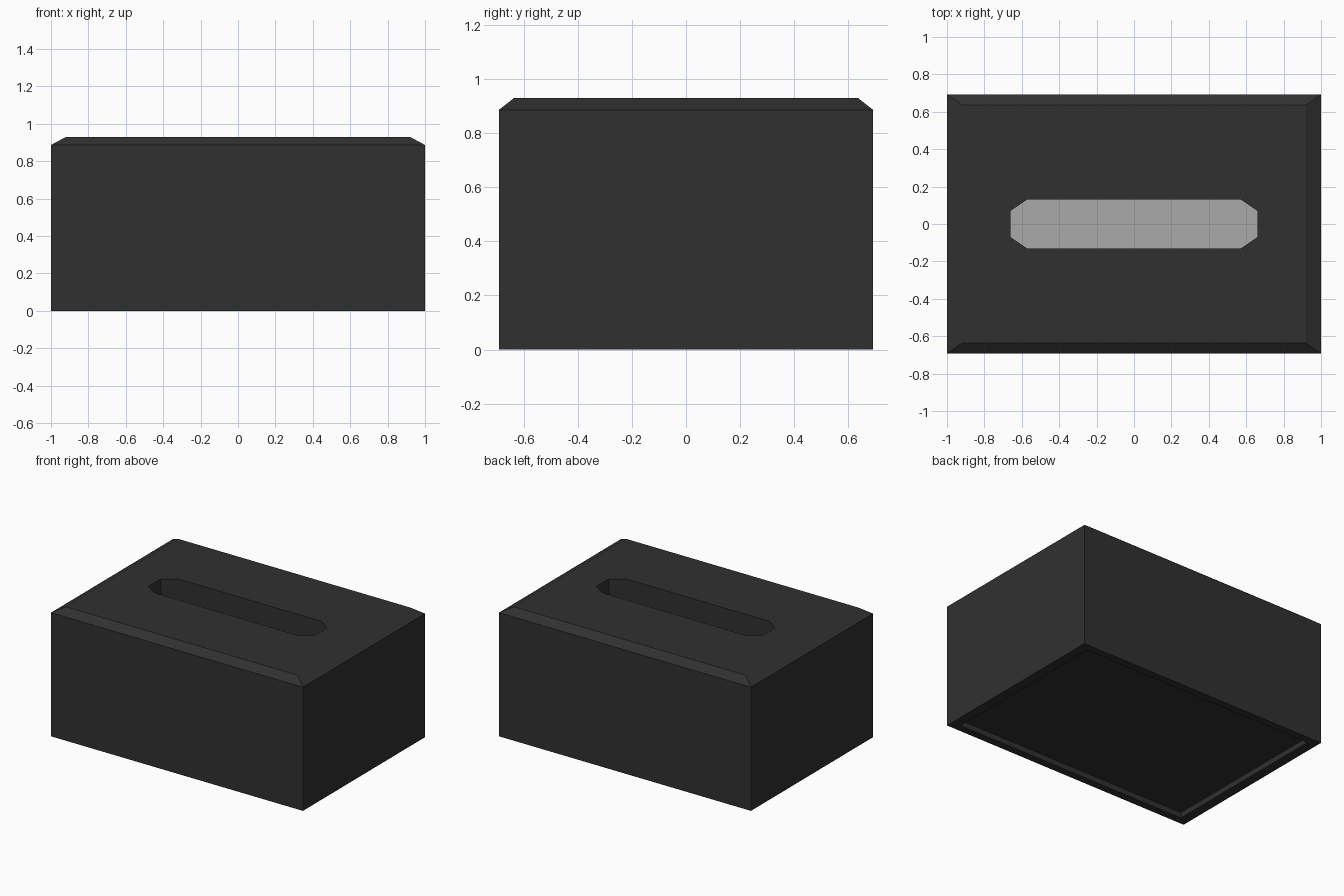
import bpy
import bmesh

cube = bpy.data.objects.get("Cube")
if cube:
    bpy.data.objects.remove(cube, do_unlink=True)


def make_material(name, value):
    mat = bpy.data.materials.new(name)
    mat.use_nodes = True
    colour = (value, value, value, 1)
    mat.diffuse_color = colour
    mat.node_tree.nodes["Principled BSDF"].inputs["Base Color"].default_value = colour
    return mat


charcoal = make_material("charcoal", 0.03)
light_grey = make_material("light_grey", 0.4)

HALF_X, HALF_Y, HEIGHT = 1.0, 0.692, 0.93
SHOULDER = 0.887     # where the top chamfer starts
RECESS = 0.04        # depth of the underside panel
FLOOR = 0.7          # bottom of the slot

bm = bmesh.new()


def rectangle(x, y, z):
    corners = ((-x, -y), (x, -y), (x, y), (-x, y))
    return [bm.verts.new((a, b, z)) for a, b in corners]


def slot_outline(z, long=0.66, wide=0.132, cut_x=0.09, cut_y=0.062):
    a, b = long - cut_x, wide - cut_y
    points = [(long, b), (a, wide), (-a, wide), (-long, b),
              (-long, -b), (-a, -wide), (a, -wide), (long, -b)]
    return [bm.verts.new((x, y, z)) for x, y in points]


def join(lower, upper):
    n = len(lower)
    for i in range(n):
        j = (i + 1) % n
        bm.faces.new((lower[i], lower[j], upper[j], upper[i]))


def loop_edges(ring):
    return [bm.edges.get((ring[i - 1], ring[i])) for i in range(len(ring))]


# Outer body, from the recessed underside panel up to the chamfered top
rings = [
    rectangle(HALF_X - 0.07, HALF_Y - 0.055, RECESS),
    rectangle(HALF_X - 0.07, HALF_Y - 0.055, 0),
    rectangle(HALF_X, HALF_Y, 0),
    rectangle(HALF_X, HALF_Y, SHOULDER),
    rectangle(HALF_X - 0.08, HALF_Y - 0.055, HEIGHT),
]
for lower, upper in zip(rings, rings[1:]):
    join(lower, upper)
bm.faces.new(rings[0])

# Slot walls and the pale tissue surface inside
slot_top = slot_outline(HEIGHT)
slot_base = slot_outline(FLOOR)
join(slot_base, slot_top)
slot_floor = bm.faces.new(slot_base)
slot_floor.material_index = 1

# Top panel around the slot
top_panel = bmesh.ops.triangle_fill(
    bm, use_beauty=True, edges=loop_edges(rings[-1]) + loop_edges(slot_top))
for item in top_panel["geom"]:
    if isinstance(item, bmesh.types.BMFace):
        item.material_index = 0
bmesh.ops.recalc_face_normals(bm, faces=bm.faces[:])

mesh = bpy.data.meshes.new("tissue_box")
bm.to_mesh(mesh)
bm.free()
mesh.materials.append(charcoal)
mesh.materials.append(light_grey)
box = bpy.data.objects.new("tissue_box", mesh)
bpy.context.collection.objects.link(box)
